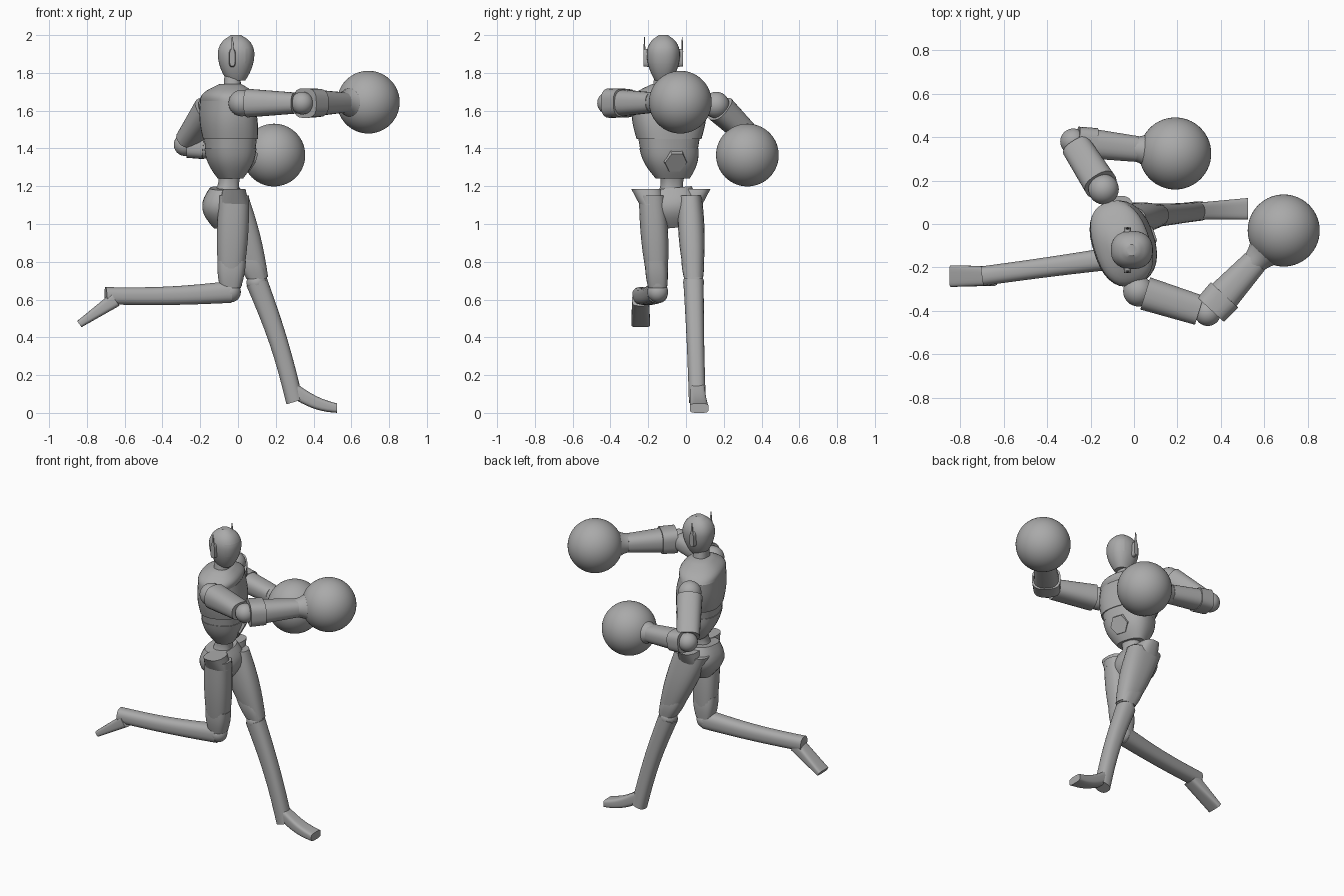
import bpy, bmesh, math
from mathutils import Vector

if "Cube" in bpy.data.objects:
    bpy.data.objects.remove(bpy.data.objects["Cube"])

GREY = (0.4, 0.4, 0.4, 1)
grey = bpy.data.materials.new("plain grey")
grey.use_nodes = True
grey.diffuse_color = GREY
grey.node_tree.nodes["Principled BSDF"].inputs["Base Color"].default_value = GREY
UP, FORWARD, LEFT = Vector((0, 0, 1)), Vector((1, 0, 0)), Vector((0, 1, 0))


def finish(name, bm):
    bmesh.ops.recalc_face_normals(bm, faces=bm.faces)
    mesh = bpy.data.meshes.new(name)
    bm.to_mesh(mesh)
    bm.free()
    obj = bpy.data.objects.new(name, mesh)
    bpy.context.collection.objects.link(obj)
    mesh.materials.append(grey)
    bpy.ops.object.select_all(action="DESELECT")
    obj.select_set(True)
    bpy.context.view_layer.objects.active = obj
    bpy.ops.object.shade_smooth_by_angle(angle=math.radians(35))


def skin(rings, side, axis, power, sides):
    """Skin rings of (centre, half size along side, half size across it)."""
    bm = bmesh.new()
    axis = axis.normalized()
    u = (side - axis * side.dot(axis)).normalized()
    v = axis.cross(u)
    loops = []
    for centre, along, across in rings:
        loop = []
        for k in range(sides):
            turn = math.tau * (k + 0.5) / sides
            c, s = (math.copysign(abs(f) ** (2 / power), f)
                    for f in (math.cos(turn), math.sin(turn)))
            loop.append(bm.verts.new(centre + u * c * along + v * s * across))
        loops.append(loop)
    for low, high in zip(loops, loops[1:]):
        for k in range(sides):
            n = (k + 1) % sides
            bm.faces.new((low[k], low[n], high[n], high[k]))
    bm.faces.new(loops[0])
    bm.faces.new(loops[-1])
    return bm


def taper(name, start, end, size, end_size, side=FORWARD, axis=None,
          bulge=0, bow=Vector(), power=2.5, sides=24, steps=8):
    """Tapered tube whose middle may swell by bulge and bend by bow."""
    start, end = Vector(start), Vector(end)
    size, end_size = Vector(size), Vector(end_size)
    rings = []
    for i in range(steps + 1):
        t = i / steps
        arch = math.sin(math.pi * t)
        along, across = size.lerp(end_size, t)
        rings.append((start.lerp(end, t) + bow * arch,
                      along + bulge * arch, across + bulge * arch))
    finish(name, skin(rings, side, axis or end - start, power, sides))


def ball(name, centre, radius, detail=20):
    bm = bmesh.new()
    bmesh.ops.create_uvsphere(bm, u_segments=detail * 2, v_segments=detail, radius=radius)
    bmesh.ops.translate(bm, verts=bm.verts, vec=centre)
    finish(name, bm)


# Head: domed skull, narrowing jaw, recessed visor
BROW, HEAD = 1.9, Vector((-.01, -.12, 0))
head_rings = []
for i in range(25):
    z = 1.76 + i * .01
    if z > BROW:
        scale = max(.08, 1 - ((z - BROW) / .1) ** 2) ** .5
    else:
        scale = 1 - .5 * ((BROW - z) / .14) ** 2
    head_rings.append((HEAD + UP * z, .097 * scale, .088 * scale))
head = skin(head_rings, FORWARD, UP, 2.3, 32)
visor = [f for f in head.faces if 1.85 < f.calc_center_median().z < 1.93
         and f.calc_center_median().x > .04]
bmesh.ops.inset_region(head, faces=visor, thickness=.004, depth=-.008)
finish("head", head)
taper("neck", (-.03, -.12, 1.7), (-.03, -.12, 1.8), (.05, .06), (.04, .045))

# Ear pods and antennae
for name, out in (("left", LEFT), ("right", -LEFT)):
    ear = HEAD + UP * 1.88 - FORWARD * .02
    taper(name + "_ear_pod", ear + out * .07, ear + out * .105,
          (.05, .02), (.045, .015), UP, power=3)
    taper(name + "_antenna", ear + out * .1 + UP * .03, ear + out * .1 + UP * .11,
          (.01, .006), (.003, .002), sides=8)

# Torso, turned towards the model's left
turn = math.radians(18)
chest_forward = FORWARD * math.cos(turn) + LEFT * math.sin(turn)


def torso(name, low, high, size, end_size, bulge=0):
    taper(name, low, high, size, end_size, chest_forward, UP, bulge, sides=32)


belly, collar = Vector((-.04, -.09, 1.4)), Vector((-.06, -.09, 1.65))
torso("waist", (-.06, -.08, 1.15), (-.04, -.07, 1.28), (.07, .07), (.06, .07), -.012)
torso("abdomen", (-.04, -.07, 1.24), belly, (.06, .09), (.13, .155), .015)
torso("belt_band", belly - UP * .01, belly + UP * .05, (.125, .15), (.13, .16))
torso("chest", belly + UP * .05, collar, (.135, .17), (.125, .2), .01)
torso("shoulder_yoke", collar, (-.04, -.11, 1.74), (.125, .2), (.055, .07), .03)

# Hexagonal buckle on the sloping belly
buckle_out = chest_forward - UP * .5
buckle = belly - UP * .07 + chest_forward * .11
taper("belly_buckle", buckle - buckle_out * .02, buckle + buckle_out * .01,
      (.07, .07), (.06, .06), UP, power=2, sides=6, steps=1)

# Pelvis
taper("pelvis", (-.07, -.08, 1.19), (-.07, -.06, .98), (.08, .11), (.06, .06),
      bulge=.05)


# Legs: flared hip shell, thigh, knee guard, knee, shin
def leg(name, hip, knee, ankle, thigh_size, guard_size, shin_side, out, bow):
    hip, knee = Vector(hip), Vector(knee)
    taper(name + "_hip_flare", hip + UP * .035 + out * .03, hip - UP * .05,
          (.06, .08), (.08, .065), axis=UP)
    taper(name + "_thigh", hip, knee + UP * .03, thigh_size, (.06, .05),
          axis=UP, bulge=.012)
    taper(name + "_knee_guard", hip.lerp(knee, .68), knee + UP * .02,
          guard_size, (.055, .05), axis=UP, bulge=.005, power=3)
    ball(name + "_knee", knee, .055)
    taper(name + "_shin", knee, ankle, (.058, .054), (.046, .045), shin_side,
          bulge=-.003, bow=bow)


leg("right", (-.02, -.18, 1.15), (-.04, -.15, .64), (-.7, -.24, .62),
    (.08, .07), (.076, .058), UP, -LEFT, -UP * .01)
leg("left", (-.06, .02, 1.15), (.1, .04, .69), (.3, .06, .06),
    (.115, .065), (.07, .058), FORWARD, LEFT, FORWARD * .015)

# Wedge-shaped feet
taper("right_foot", (-.65, -.24, .6), (-.84, -.24, .47), (.045, .04), (.05, .02),
      LEFT, power=4)
taper("left_foot", (.31, .06, .11), (.525, .07, .025), (.04, .045), (.05, .025),
      LEFT, FORWARD, bow=-UP * .015, power=4)


# Arms: shoulder, sleeve, elbow, cuffed forearm, flared wrist and ball fist
def arm(name, shoulder, elbow, fist, cuff):
    shoulder, elbow, fist = Vector(shoulder), Vector(elbow), Vector(fist)
    reach = elbow.lerp
    ball(name + "_shoulder", shoulder, .07)
    taper(name + "_upper_arm", shoulder.lerp(elbow, .1), shoulder.lerp(elbow, .88),
          (.076, .078), (.056, .07), UP)
    ball(name + "_elbow", elbow, .06)
    taper(name + "_forearm", reach(fist, .06), reach(fist, .62),
          (cuff, cuff * 1.1), (.054, .06), UP)
    taper(name + "_cuff", reach(fist, .04), reach(fist, .22),
          (cuff * 1.05, cuff * 1.1), (cuff, cuff * 1.15), UP, power=3)
    taper(name + "_wrist", reach(fist, .58), reach(fist, .8),
          (.054, .054), (.105, .105), UP, bulge=-.01, power=2)
    ball(name + "_ball_fist", fist, .166, 28)


arm("right", (.02, -.31, 1.64), (.34, -.41, 1.64), (.69, -.03, 1.645), .075)
arm("left", (-.14, .16, 1.63), (-.28, .38, 1.42), (.19, .325, 1.365), .065)
